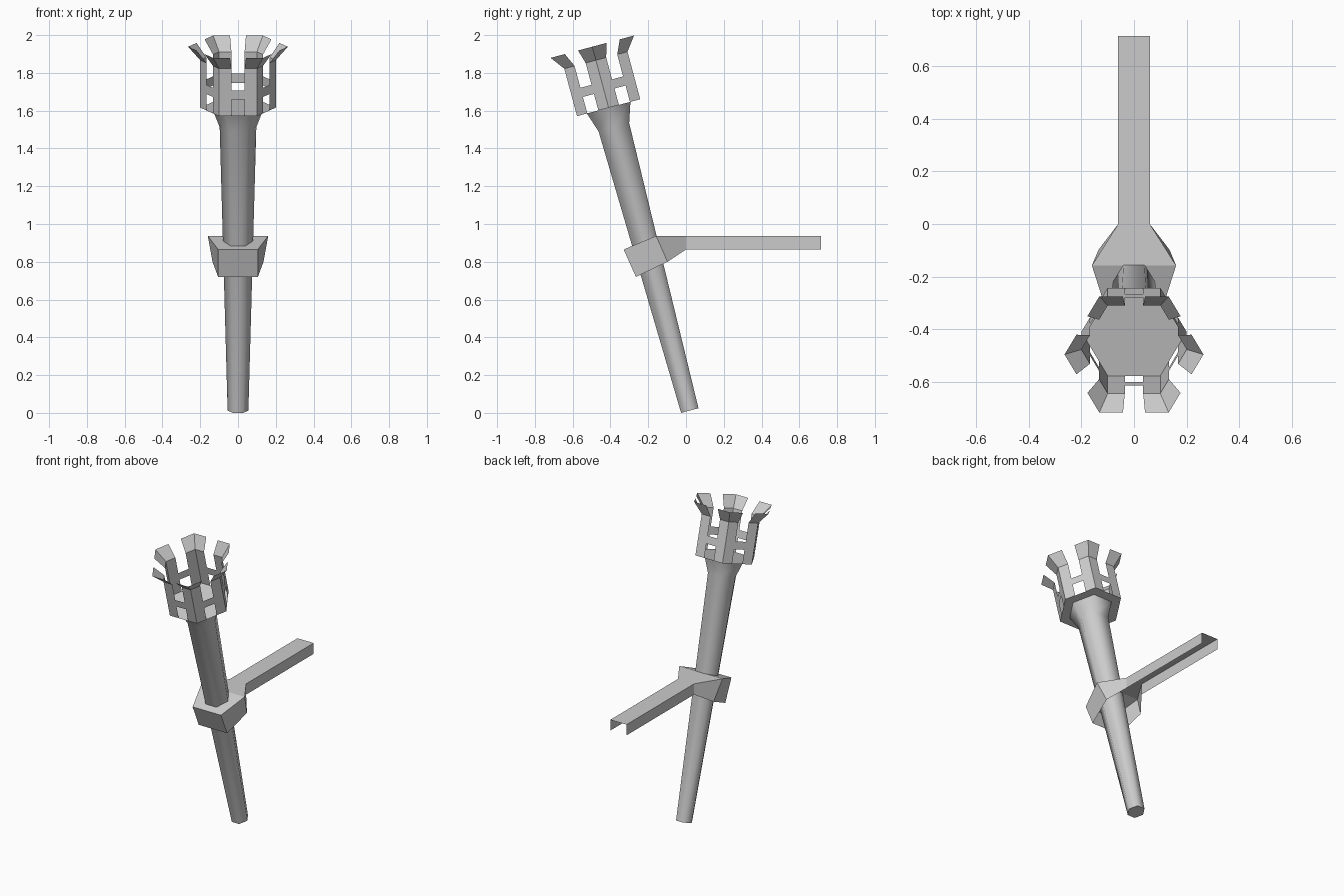
import bpy, bmesh, math
from mathutils import Vector

if "Cube" in bpy.data.objects:
    bpy.data.objects.remove(bpy.data.objects["Cube"])

TILT = math.radians(15)
BASE = Vector((0, 0.02, 0.0125))


def make_object(name, bm, tilted=False, smooth=False):
    bmesh.ops.remove_doubles(bm, verts=bm.verts, dist=1e-5)
    bmesh.ops.recalc_face_normals(bm, faces=bm.faces)
    mesh = bpy.data.meshes.new(name)
    bm.to_mesh(mesh)
    bm.free()
    obj = bpy.data.objects.new(name, mesh)
    bpy.context.collection.objects.link(obj)
    if tilted:
        obj.location = BASE
        obj.rotation_euler.x = TILT
    if smooth:
        bpy.ops.object.select_all(action='DESELECT')
        obj.select_set(True)
        bpy.context.view_layer.objects.active = obj
        bpy.ops.object.shade_smooth_by_angle(angle=math.radians(66))
    return obj


def face(bm, pts):
    return bm.faces.new([bm.verts.new(p) for p in pts])


def corner(i, r, z):
    a = math.radians(60 * i)
    return Vector((r * math.cos(a), r * math.sin(a), z))


# Tapered six-sided shaft with flared top
bm = bmesh.new()
profile = [(0, 0.055), (1.553, 0.097), (1.66, 0.138)]
for (z0, r0), (z1, r1) in zip(profile, profile[1:]):
    for i in range(6):
        face(bm, [corner(i, r0, z0), corner(i + 1, r0, z0),
                  corner(i + 1, r1, z1), corner(i, r1, z1)])
face(bm, [corner(i, 0.055, 0) for i in range(6)])
make_object("torch_shaft", bm, tilted=True, smooth=True)

# Basket: folded corner prongs (height, radius, half width), bars and floor
rows = [(1.66, 0.2, 0.065), (1.75, 0.2, 0.065), (1.80, 0.2, 0.065),
        (1.92, 0.2, 0.065), (1.994, 0.264, 0.09)]


def along(i, j, row):
    """Point on the hexagon side from corner i towards corner j."""
    z, r, w = row
    c = corner(i, r, z)
    return c + (corner(j, r, z) - c).normalized() * w


bm = bmesh.new()
for i in range(6):
    for lo, hi in zip(rows, rows[1:]):
        for j in (i - 1, i + 1):
            face(bm, [corner(i, lo[1], lo[0]), along(i, j, lo),
                      along(i, j, hi), corner(i, hi[1], hi[0])])
    face(bm, [along(i, i + 1, rows[1]), along(i + 1, i, rows[1]),
              along(i + 1, i, rows[2]), along(i, i + 1, rows[2])])
make_object("torch_basket", bm, tilted=True)

bm = bmesh.new()
face(bm, [corner(i, 0.2, 1.66) for i in range(6)])
make_object("basket_floor", bm, tilted=True)

# Wall bracket: open-bottomed channel, outline from front to wall end
top = [(0.105, -0.33, 0.865), (0.16, -0.158, 0.937),
       (0.06, 0.0, 0.937), (0.06, 0.714, 0.937)]
bottom = [(0.105, -0.265, 0.72), (0.135, -0.098, 0.80),
          (0.06, 0.0, 0.865), (0.06, 0.714, 0.865)]


def flip(p):
    return (-p[0], p[1], p[2])


bm = bmesh.new()
for k in range(3):
    face(bm, [top[k], top[k + 1], flip(top[k + 1]), flip(top[k])])
    side = [top[k], top[k + 1], bottom[k + 1], bottom[k]]
    face(bm, side)
    face(bm, [flip(p) for p in side])
face(bm, [top[0], flip(top[0]), flip(bottom[0]), bottom[0]])
make_object("wall_bracket", bm)
